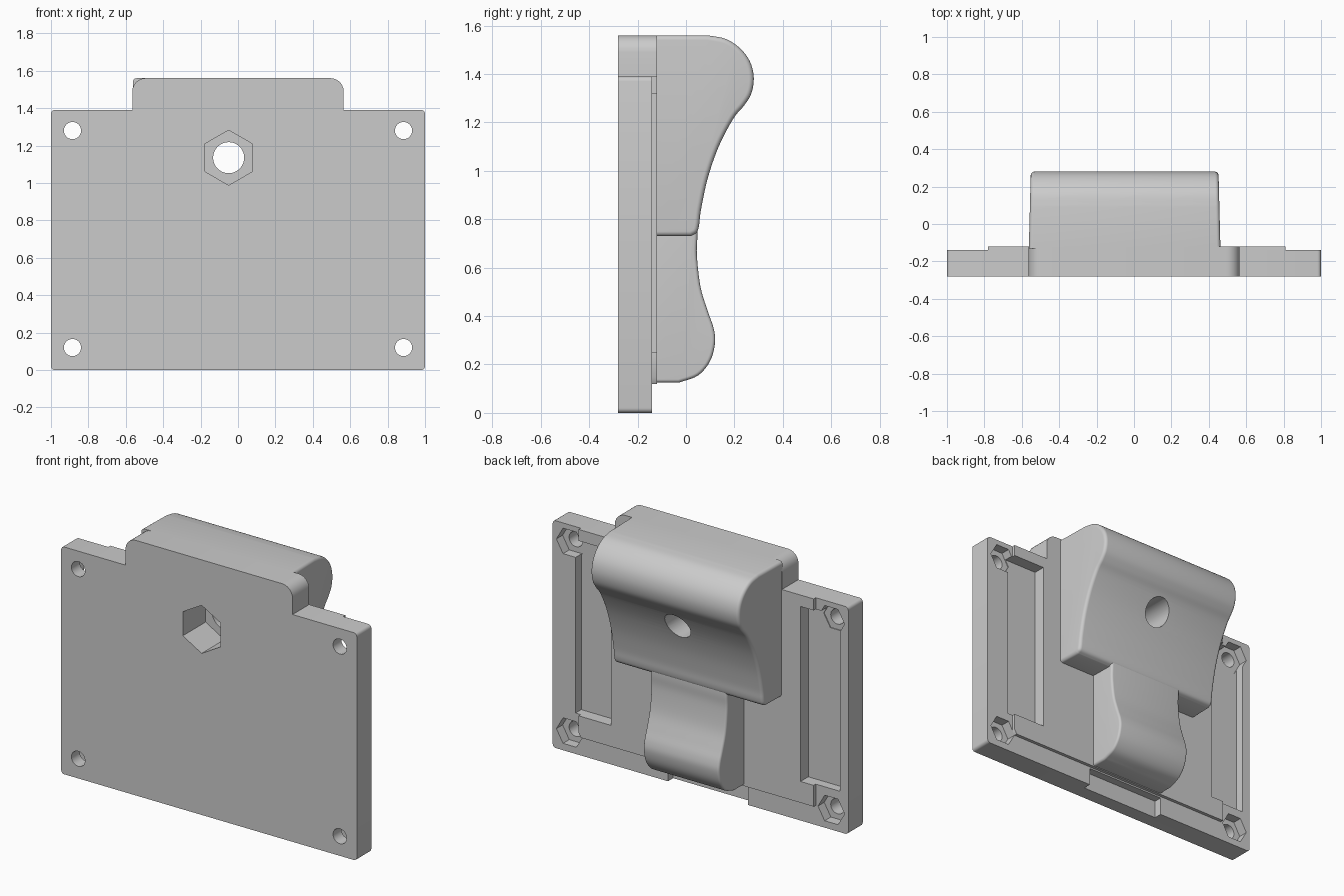
import bpy, bmesh, math
from mathutils import Vector, Matrix

if "Cube" in bpy.data.objects:
    bpy.data.objects.remove(bpy.data.objects["Cube"])

grey = bpy.data.materials.new("plain_grey")
grey.use_nodes = True
colour = (0.6, 0.6, 0.6, 1)
grey.diffuse_color = colour
grey.node_tree.nodes["Principled BSDF"].inputs["Base Color"].default_value = colour

CX = -0.05                 # centre line of the grip
FRONT, RIM, FACE = -0.28, -0.14, -0.12
TOP, TAB_TOP, TAB_X = 1.39, 1.56, 0.565


def finish(name, bm):
    bmesh.ops.recalc_face_normals(bm, faces=bm.faces)
    mesh = bpy.data.meshes.new(name)
    bm.to_mesh(mesh)
    bm.free()
    mesh.materials.append(grey)
    ob = bpy.data.objects.new(name, mesh)
    bpy.context.collection.objects.link(ob)
    return ob


def prism(points, axis, a, b):
    """Extrude a 2D outline along x (points are y,z) or y (points are x,z)."""
    bm = bmesh.new()
    place = (lambda p: (a, *p)) if axis == "x" else (lambda p: (p[0], a, p[1]))
    face = bm.faces.new([bm.verts.new(place(p)) for p in points])
    new = bmesh.ops.extrude_face_region(bm, geom=[face])["geom"]
    shift = Vector((b - a, 0, 0) if axis == "x" else (0, b - a, 0))
    bmesh.ops.translate(bm, vec=shift, verts=[v for v in new if isinstance(v, bmesh.types.BMVert)])
    return bm


def bevel(bm, rule, width, segments=6):
    edges = [e for e in bm.edges if rule(*(v.co for v in e.verts))]
    bmesh.ops.bevel(bm, geom=edges, offset=width, segments=segments,
                    profile=0.5, affect="EDGES", clamp_overlap=True)


def box(x0, x1, y0, y1, z0, z1):
    return finish("cutter", prism([(x0, z0), (x1, z0), (x1, z1), (x0, z1)], "y", y0, y1))


def bore(x, z, radius, y0, y1, sides, turn=0.0):
    ring = [(x + radius * math.cos(turn + math.tau * i / sides),
             z + radius * math.sin(turn + math.tau * i / sides)) for i in range(sides)]
    return finish("cutter", prism(ring, "y", y0, y1))


def spline(pts, steps=5):
    """Smooth curve through the given points."""
    p = [Vector(q) for q in pts]
    p = [p[0] * 2 - p[1]] + p + [p[-1] * 2 - p[-2]]
    out = []
    for a, b, c, d in zip(p, p[1:], p[2:], p[3:]):
        for i in range(steps):
            t = i / steps
            out.append((b * 2 + (c - a) * t + (a * 2 - b * 5 + c * 4 - d) * t * t
                        + (b * 3 - a - c * 3 + d) * t ** 3) / 2)
    return out + [p[-2]]


def grip(name, pts, half, base, width):
    """Sculpted grip: side profile extruded across, edges rounded, sides drafted."""
    curve = spline(pts)
    outline = [(base, curve[0].y)] + [tuple(q) for q in curve] + [(base, curve[-1].y)]
    bm = prism(outline, "x", CX - half, CX + half)
    bevel(bm, lambda a, b: abs(a.x - b.x) < 1e-4 and max(a.y, b.y) > base + 0.01, width)
    for v in bm.verts:
        v.co.x = CX + (v.co.x - CX) * (1 - 0.05 * (v.co.y - FACE))
    return finish(name, bm)


def along_y(a, b):
    return abs(a.y - b.y) > 0.01


# Base plate with the rounded tab on top
tab = [(TAB_X, TOP), (TAB_X, TAB_TOP), (-TAB_X, TAB_TOP), (-TAB_X, TOP)]
bm = prism([(-1, 0), (1, 0), (1, TOP)] + tab + [(-1, TOP)], "y", FRONT, RIM)
bevel(bm, lambda a, b: along_y(a, b) and abs(a.x) > 0.9, 0.02, 4)
bevel(bm, lambda a, b: along_y(a, b) and a.z > TAB_TOP - 0.01, 0.07)
base_plate = finish("base_plate", bm)

# Thin raised panel on the back
bm = prism([(-0.78, 0.12), (0.81, 0.12), (0.81, TOP)] + tab + [(-0.78, TOP)],
           "y", RIM - 0.01, FACE)
bevel(bm, lambda a, b: along_y(a, b) and a.z > TAB_TOP - 0.01, 0.07)
raised_panel = finish("raised_panel", bm)

# Wide upper grip and narrow lower grip
upper_grip = grip("upper_grip", [
    (0.09, 1.56), (0.165, 1.545), (0.225, 1.505), (0.265, 1.45), (0.28, 1.385),
    (0.27, 1.32), (0.24, 1.27), (0.195, 1.215), (0.135, 1.10), (0.09, 0.97),
    (0.062, 0.84), (0.054, 0.775), (0.044, 0.745), (0.02, 0.73)], 0.512, FACE - 0.01, 0.06)
lower_grip = grip("lower_grip", [
    (0.045, 0.80), (0.047, 0.73), (0.045, 0.65), (0.06, 0.52), (0.09, 0.42), (0.114, 0.35),
    (0.12, 0.29), (0.10, 0.215), (0.05, 0.155), (-0.03, 0.125)], 0.26, FACE - 0.01, 0.04)

# Cutters: corner screw holes with nut recesses, slots, bottom notch, main bolt
corners = []
for x in (-0.885, 0.885):
    for z in (0.12, 1.28):
        corners.append(bore(x, z, 0.046, -0.5, 0, 32))
        corners.append(bore(x, z, 0.09, -0.20, 0, 6))
slots = [box(CX + s * 0.768 - 0.127, CX + s * 0.768 + 0.127, -0.195, 0, 0.25, 1.32)
         for s in (-1, 1)]
notch = box(CX - 0.27, CX + 0.27, -0.19, 0, -0.1, 0.11)
bolt = [bore(CX, 1.135, 0.083, -0.5, 0.5, 48),
        bore(CX, 1.135, 0.147, -0.5, -0.06, 6, math.pi / 2)]

cuts = {base_plate: corners + slots + [notch] + bolt,
        raised_panel: corners + slots + bolt,
        upper_grip: bolt, lower_grip: []}
for ob, tools in cuts.items():
    bpy.ops.object.select_all(action="DESELECT")
    ob.select_set(True)
    bpy.context.view_layer.objects.active = ob
    for tool in tools:
        mod = ob.modifiers.new("cut", "BOOLEAN")
        mod.operation, mod.solver, mod.object = "DIFFERENCE", "EXACT", tool
        bpy.ops.object.modifier_apply(modifier=mod.name)
    bpy.ops.object.shade_smooth_by_angle(angle=math.radians(32))

for tool in corners + slots + [notch] + bolt:
    bpy.data.objects.remove(tool)
